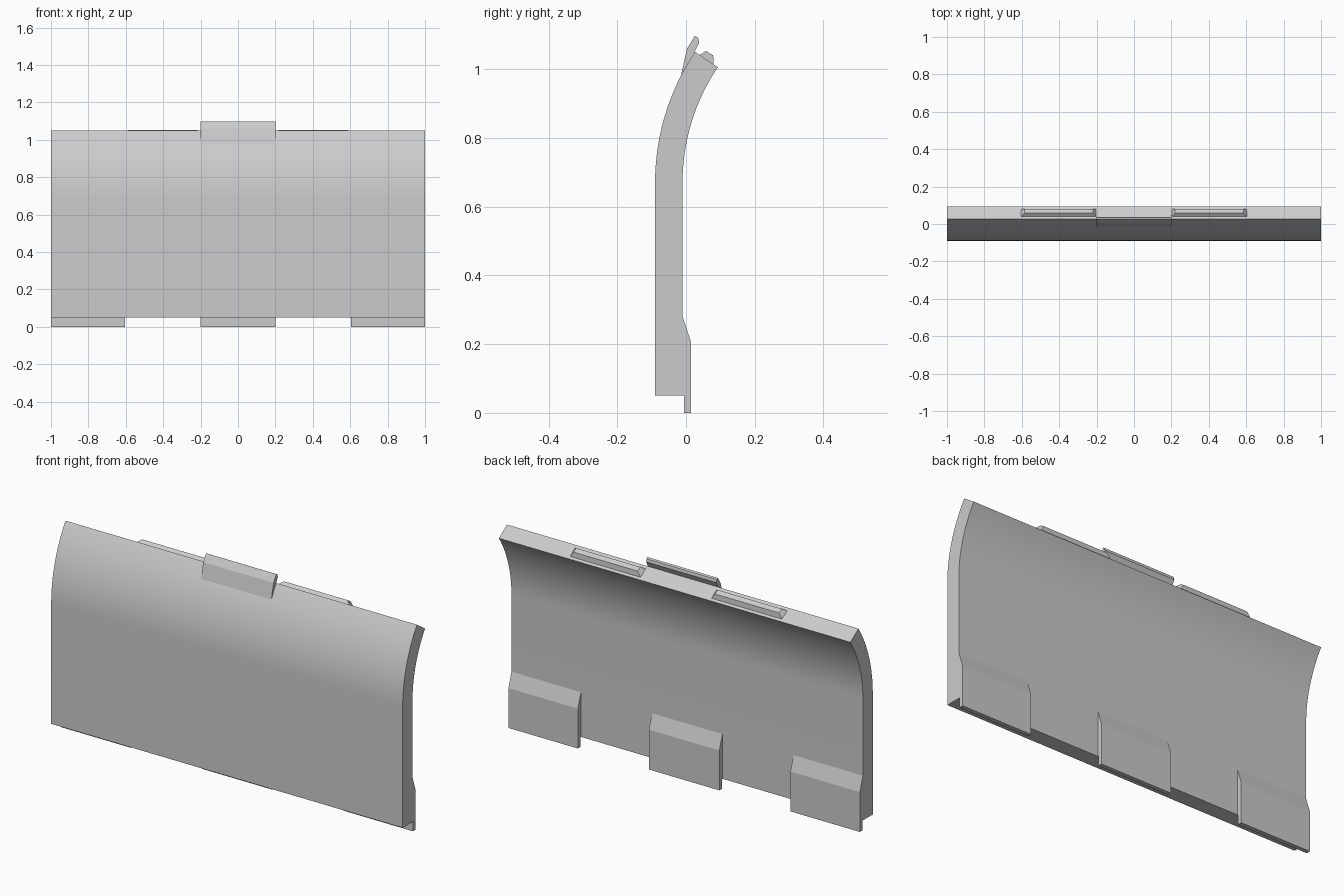
import bpy
import bmesh
from math import cos, sin, radians

if "Cube" in bpy.data.objects:
    bpy.data.objects.remove(bpy.data.objects["Cube"])

grey = bpy.data.materials.new("plain grey")
grey.use_nodes = True
colour = (0.6, 0.6, 0.6, 1)
grey.diffuse_color = colour
grey.node_tree.nodes["Principled BSDF"].inputs["Base Color"].default_value = colour


def extrude(name, profile, x0, x1, inset=None):
    """Extrude a (y, z) outline along x; inset shortens each end per point."""
    inset = inset or [0] * len(profile)
    bm = bmesh.new()
    a = [bm.verts.new((x0 + i, y, z)) for (y, z), i in zip(profile, inset)]
    b = [bm.verts.new((x1 - i, y, z)) for (y, z), i in zip(profile, inset)]
    bm.faces.new(a)
    bm.faces.new(b[::-1])
    n = len(profile)
    for i in range(n):
        j = (i + 1) % n
        bm.faces.new((a[i], b[i], b[j], a[j]))
    bmesh.ops.recalc_face_normals(bm, faces=bm.faces)
    mesh = bpy.data.meshes.new(name)
    bm.to_mesh(mesh)
    bm.free()
    mesh.materials.append(grey)
    obj = bpy.data.objects.new(name, mesh)
    bpy.context.collection.objects.link(obj)
    return obj


# Curved panel: straight lower wall, then two concentric arcs leaning back
def arc(radius, steps=16):
    angles = [radians(34) * i / steps for i in range(steps + 1)]
    return [(0.59 - radius * cos(t), 0.67 + radius * sin(t)) for t in angles]


outline = [(-0.09, 0.05)] + arc(0.68) + arc(0.6)[::-1] + [(-0.01, 0.05)]
panel = extrude("curved_panel", outline, -1, 1)
bpy.context.view_layer.objects.active = panel
panel.select_set(True)
bpy.ops.object.shade_smooth_by_angle(angle=radians(20))

# Three tabs along the lower back edge
tab = [(-0.006, 0), (0.015, 0), (0.015, 0.205), (-0.01, 0.28), (-0.012, 0.05), (-0.006, 0.05)]
for name, x0, x1 in (("right_tab", -1, -0.605), ("middle_tab", -0.2, 0.2), ("left_tab", 0.605, 1)):
    extrude(name, tab, x0, x1)

# Hooked clip on the front of the top edge
clip = [(-0.016, 0.975), (0.003, 1.06), (0.026, 1.097), (0.035, 1.092),
        (0.038, 1.077), (0.024, 1.049), (0.02, 1.03)]
extrude("top_clip", clip, -0.2, 0.2)

# Low ridges with sloped ends on the top edge
ridge = [(0.038, 1.04), (0.058, 1.053), (0.079, 1.04), (0.081, 1.01)]
for name, x0, x1 in (("right_ridge", -0.605, -0.2), ("left_ridge", 0.2, 0.605)):
    extrude(name, ridge, x0, x1, (0, 0.02, 0.02, 0))
